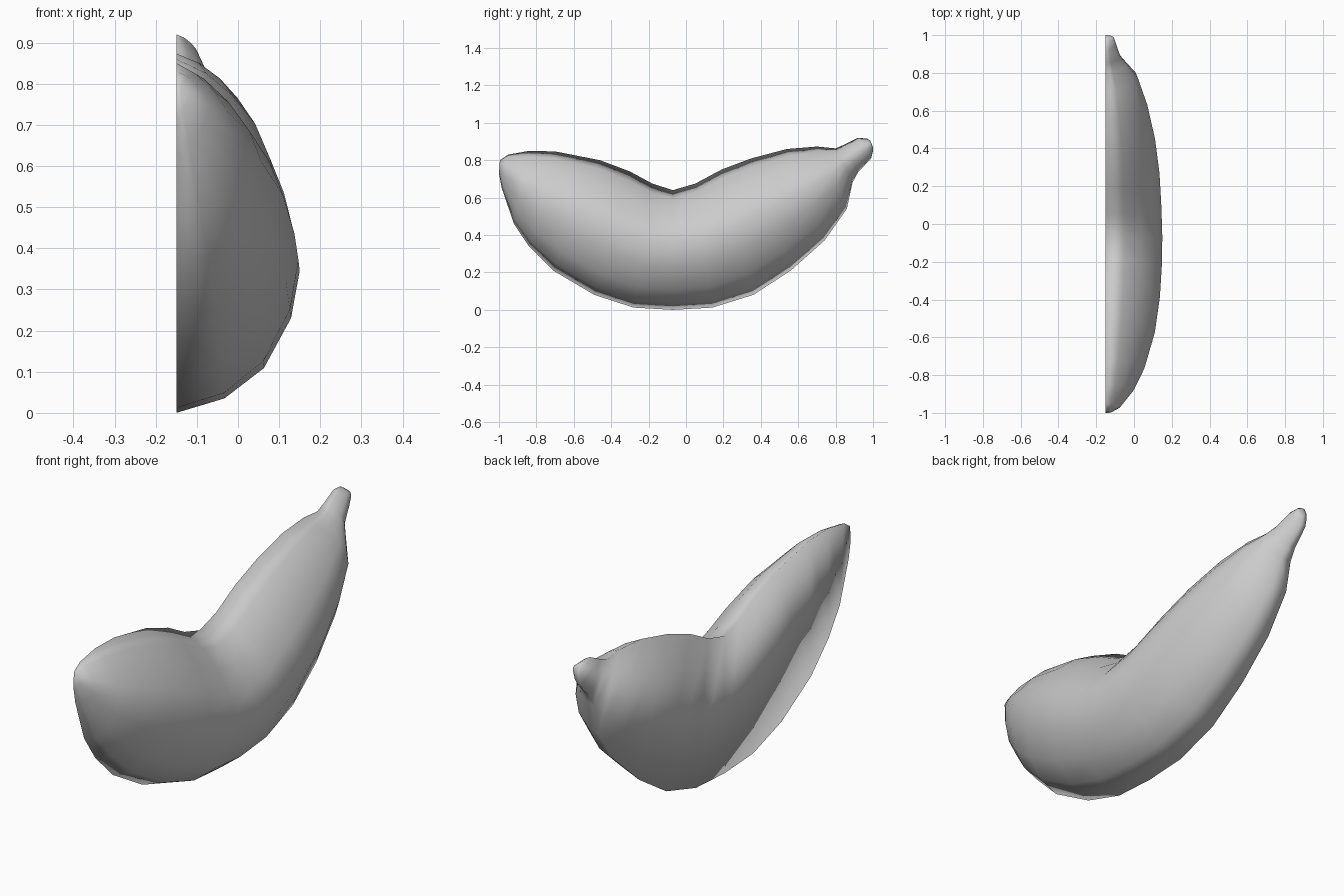
import bpy, bmesh

# Fruit stations: bottom (y, z), top (y, z), width out from the flat cut side
STATIONS = [
    (-1.00, .73, -.995, .80, .03),
    (-.985, .65, -.95, .83, .08),
    (-.92, .46, -.84, .85, .15),
    (-.84, .34, -.70, .847, .205),
    (-.71, .21, -.46, .80, .26),
    (-.49, .08, -.30, .74, .287),
    (-.28, .012, -.18, .675, .297),
    (-.07, .00, -.07, .64, .30),
    (.14, .012, .05, .675, .295),
    (.36, .08, .19, .75, .285),
    (.56, .21, .35, .81, .262),
    (.74, .37, .54, .86, .22),
    (.86, .54, .70, .873, .17),
    (.89, .68, .80, .863, .115),
    (.92, .735, .85, .885, .08),
    (.99, .81, .92, .92, .055),
    (1.0, .85, .97, .915, .045),
    (1.0, .87, .985, .905, .035),
]
# Rib shape: (fraction of the way from bottom to top, fraction of width)
RIB = [(0, 0), (.055, .39), (.17, .71), (.36, .93), (.54, 1),
       (.68, .87), (.82, .62), (.93, .33), (1, 0)]
CUT_X = -.15

bm = bmesh.new()

# Half ribs running from the lower edge to the upper edge
rings = [[bm.verts.new((CUT_X + w * s, by + (ty - by) * t, bz + (tz - bz) * t))
          for t, s in RIB]
         for by, bz, ty, tz, w in STATIONS]

# Rounded skin, plus the flat cut side joining the first and last rib points
for a, b in zip(rings, rings[1:]):
    for j in range(len(RIB)):
        k = (j + 1) % len(RIB)
        bm.faces.new((a[j], b[j], b[k], a[k]))

# Blossom end and stem end
bm.faces.new(rings[0])
bm.faces.new(rings[-1][::-1])
bmesh.ops.recalc_face_normals(bm, faces=bm.faces)
for f in bm.faces:
    f.smooth = True

mesh = bpy.data.meshes.new("half_fruit")
bm.to_mesh(mesh)
bm.free()
obj = bpy.data.objects.new("half_fruit", mesh)
bpy.context.collection.objects.link(obj)
